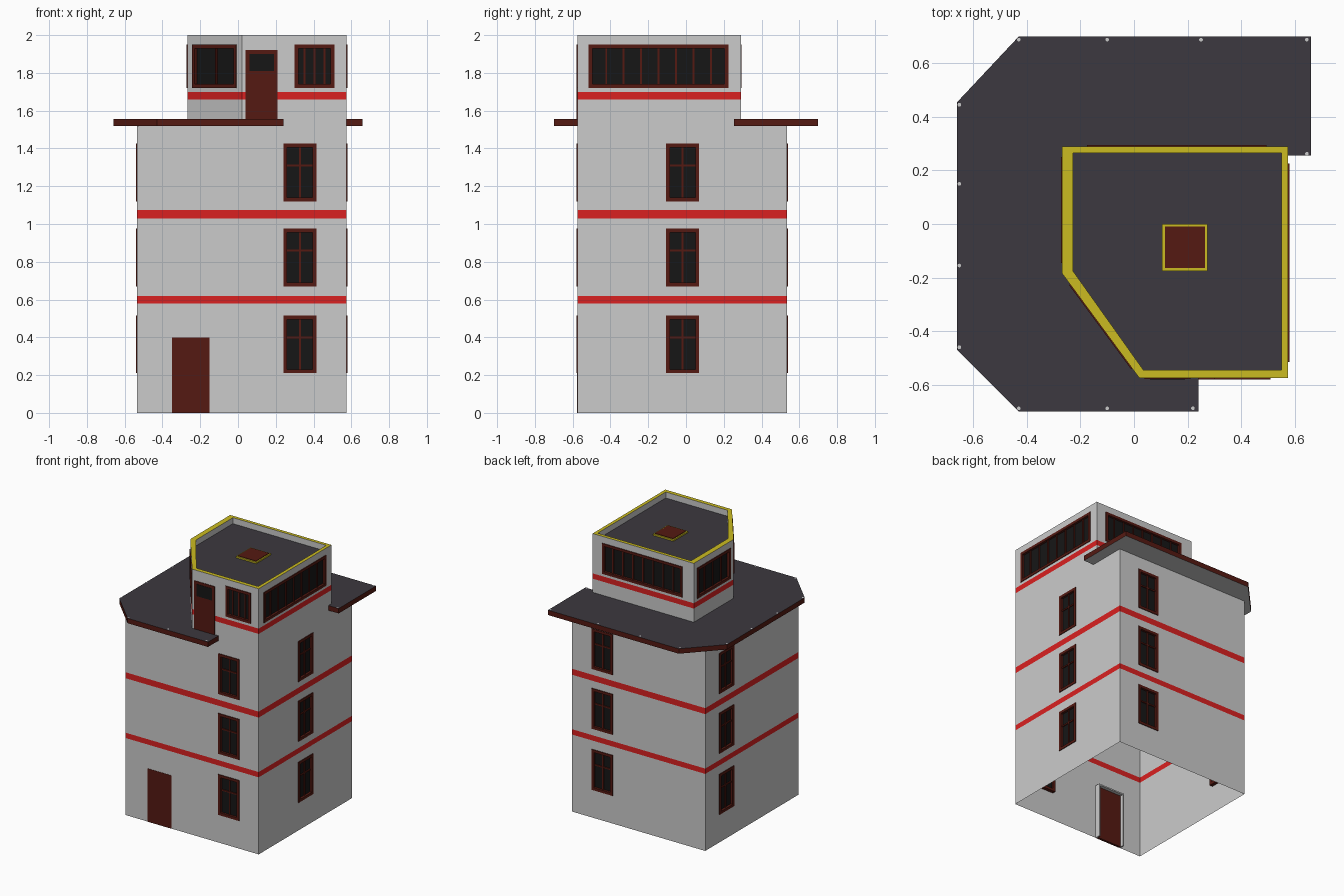
import bpy, bmesh
from mathutils import Vector, Matrix

if "Cube" in bpy.data.objects:
    bpy.data.objects.remove(bpy.data.objects["Cube"])


def material(name, *rgb):
    m = bpy.data.materials.new(name)
    m.diffuse_color = (*rgb, 1)
    m.use_nodes = True
    m.node_tree.nodes["Principled BSDF"].inputs["Base Color"].default_value = m.diffuse_color
    return m


RED = material("red", 0.7, 0.015, 0.015)
BROWN = material("brown", 0.09, 0.010, 0.006)
DARK = material("dark_roof", 0.045, 0.04, 0.05)
GLASS = material("dark_glass", 0.008, 0.008, 0.008)
YELLOW = material("yellow", 0.6, 0.5, 0.015)
GREY = material("grey", 0.6, 0.6, 0.6)


def finish(bm, name, mats):
    me = bpy.data.meshes.new(name)
    bm.to_mesh(me)
    bm.free()
    for m in mats:
        me.materials.append(m)
    ob = bpy.data.objects.new(name, me)
    bpy.context.collection.objects.link(ob)
    return ob


def add_box(bm, frame, u, n, z, mat=0):
    """Box given by (min, max) ranges in a wall's own axes."""
    size = Matrix.Diagonal((u[1] - u[0], n[1] - n[0], z[1] - z[0], 1))
    mid = Matrix.Translation([(r[0] + r[1]) / 2 for r in (u, n, z)])
    r = bmesh.ops.create_cube(bm, size=1, matrix=frame @ mid @ size)
    for f in {f for v in r["verts"] for f in v.link_faces}:
        f.material_index = mat
    bmesh.ops.recalc_face_normals(bm, faces=list({f for v in r["verts"] for f in v.link_faces}))


def wall_frame(a, b):
    """Axes: along the wall, outward, up."""
    d = Vector((b[0] - a[0], b[1] - a[1], 0))
    length = d.length
    d.normalize()
    m = Matrix(((d.x, d.y, 0, a[0]), (d.y, -d.x, 0, a[1]), (0, 0, 1, 0), (0, 0, 0, 1)))
    return m, length


def wall(name, a, b, z0, z1, holes, bands):
    """Thin wall sheet with rectangular openings and red band rows."""
    m, length = wall_frame(a, b)
    us = sorted({0, length, *[x for h in holes for x in h[:2]]})
    zs = sorted({z0, z1, *[z for h in holes for z in h[2:]], *[z for s in bands for z in s]})
    bm = bmesh.new()
    for u0, u1 in zip(us, us[1:]):
        for w0, w1 in zip(zs, zs[1:]):
            uc, wc = (u0 + u1) / 2, (w0 + w1) / 2
            if any(h[0] < uc < h[1] and h[2] < wc < h[3] for h in holes):
                continue
            f = bm.faces.new([bm.verts.new(m @ Vector((u, 0, w)))
                              for u, w in ((u0, w0), (u1, w0), (u1, w1), (u0, w1))])
            f.material_index = int(any(s[0] < wc < s[1] for s in bands))
    bmesh.ops.remove_doubles(bm, verts=bm.verts, dist=1e-5)
    finish(bm, name, [GREY, RED])


def window(name, a, b, hole, panes, transom):
    m, _ = wall_frame(a, b)
    u0, u1, z0, z1 = hole
    t, n = 0.02, (-0.025, 0.005)
    bm = bmesh.new()
    add_box(bm, m, (u0, u0 + t), n, (z0, z1))
    add_box(bm, m, (u1 - t, u1), n, (z0, z1))
    add_box(bm, m, (u0 + t, u1 - t), n, (z0, z0 + t))
    add_box(bm, m, (u0 + t, u1 - t), n, (z1 - t, z1))
    for i in range(1, panes):
        c = u0 + (u1 - u0) * i / panes
        add_box(bm, m, (c - 0.005, c + 0.005), (-0.02, -0.005), (z0 + t, z1 - t))
    if transom:
        c = z0 + 0.62 * (z1 - z0)
        add_box(bm, m, (u0 + t, u1 - t), (-0.02, -0.005), (c - 0.005, c + 0.005))
    add_box(bm, m, (u0 + t / 2, u1 - t / 2), (-0.016, -0.012), (z0 + t / 2, z1 - t / 2), 1)
    finish(bm, name, [BROWN, GLASS])


def slab(name, pts, z0, z1, mats):
    """Extruded outline; mats = top, side, bottom."""
    bm = bmesh.new()
    lo = [bm.verts.new((x, y, z0)) for x, y in pts]
    hi = [bm.verts.new((x, y, z1)) for x, y in pts]
    bm.faces.new(hi)
    bm.faces.new(lo[::-1]).material_index = 2
    for i in range(len(pts)):
        j = (i + 1) % len(pts)
        bm.faces.new((lo[i], lo[j], hi[j], hi[i])).material_index = 1
    finish(bm, name, mats)


# Tower walls, three window storeys, entrance door
L, R, F, B = -0.535, 0.575, -0.575, 0.535
tower = [(L, F), (R, F), (R, B), (L, B)]
sides = ["front", "right", "back", "left"]
starts = [0.775, 0.47, 0.165, 0.165]
tower_bands = [(0.58, 0.62), (1.03, 1.075)]
door = (0.185, 0.385, 0, 0.40)
for i, side in enumerate(sides):
    a, b = tower[i], tower[(i + 1) % 4]
    holes = [(starts[i], starts[i] + 0.175, z, z + 0.305) for z in (0.21, 0.67, 1.12)]
    for k, h in enumerate(holes):
        window(f"{side}_window_{k + 1}", a, b, h, 2, True)
    wall(f"{side}_wall", a, b, 0, 1.53, holes + ([door] if i == 0 else []), tower_bands)

m, _ = wall_frame(tower[0], tower[1])
bm = bmesh.new()
add_box(bm, m, door[:2], (-0.015, 0.002), door[2:])
for u in ((0.175, 0.185), (0.385, 0.395)):
    add_box(bm, m, u, (-0.04, -0.001), (0, 0.41), 1)
add_box(bm, m, (0.185, 0.385), (-0.04, -0.001), (0.40, 0.41), 1)
finish(bm, "entrance_door", [BROWN, GREY])

# Balcony deck around the cabin
deck = [(-0.43, -0.70), (0.24, -0.70), (0.24, -0.572), (0.572, -0.572), (0.572, 0.255),
        (0.66, 0.255), (0.66, 0.70), (-0.43, 0.70), (-0.66, 0.455), (-0.66, -0.47)]
slab("balcony_deck", deck, 1.52, 1.557, [DARK, BROWN, GREY])

# Five-sided lookout cabin
cabin = [(0.02, F), (R, F), (R, 0.29), (-0.268, 0.29), (-0.268, -0.185)]
names = ["cabin_front", "cabin_right", "cabin_back", "cabin_left", "cabin_corner"]
spans = [(0.28, 0.49, 4), (0.06, 0.80, 8), (0.08, 0.75, 8), (0.04, 0.435, 4), (0.05, 0.44, 2)]
cabin_door = (0.02, 0.19, 1.55, 1.92)
for i, name in enumerate(names):
    a, b = cabin[i], cabin[(i + 1) % 5]
    hole = (*spans[i][:2], 1.72, 1.95)
    window(name + "_window", a, b, hole, spans[i][2], False)
    wall(name + "_wall", a, b, 1.52, 2.0, [hole] + ([cabin_door] if i == 0 else []), [(1.66, 1.70)])

m, _ = wall_frame(cabin[0], cabin[1])
bm = bmesh.new()
add_box(bm, m, cabin_door[:2], (-0.015, 0.004), cabin_door[2:])
add_box(bm, m, (0.04, 0.17), (-0.02, 0.006), (1.81, 1.90), 1)
finish(bm, "cabin_door", [BROWN, GLASS])

# Yellow parapet rim, its inner faces and the sunken roof
inner = [(0.035, -0.545), (0.55, -0.545), (0.55, 0.265), (-0.228, 0.265), (-0.228, -0.175)]
bm = bmesh.new()
rings = [[bm.verts.new((x, y, z)) for x, y in pts]
         for pts, z in ((cabin, 2.0), (inner, 2.0), (inner, 1.955))]
for k in range(2):
    for i in range(5):
        j = (i + 1) % 5
        f = bm.faces.new((rings[k][i], rings[k][j], rings[k + 1][j], rings[k + 1][i]))
        f.material_index = k
bm.faces.new(rings[2]).material_index = 2
finish(bm, "roof_and_parapet", [YELLOW, GREY, DARK])

# Roof hatch
bm = bmesh.new()
I = Matrix.Identity(4)
add_box(bm, I, (0.105, 0.275), (-0.175, 0), (1.95, 1.966))
add_box(bm, I, (0.115, 0.265), (-0.165, -0.01), (1.952, 1.97), 1)
finish(bm, "roof_hatch", [YELLOW, BROWN])

# Small railing post and rail end caps
bm = bmesh.new()
spots = [(x, s * 0.688) for x in (-0.43, -0.1) for s in (-1, 1)]
spots += [(-0.652, y) for y in (-0.46, -0.155, 0.15, 0.445)]
spots += [(0.22, -0.688), (0.25, 0.688), (0.645, 0.688), (0.645, 0.262)]
for x, y in spots:
    bmesh.ops.create_circle(bm, cap_ends=True, segments=10, radius=0.007,
                            matrix=Matrix.Translation((x, y, 1.56)))
for z in (1.64, 1.71):
    bmesh.ops.create_circle(bm, cap_ends=True, segments=10, radius=0.007,
                            matrix=Matrix.Translation((0.22, -0.58, z)) @ Matrix.Rotation(1.5708, 4, 'X'))
    bmesh.ops.create_circle(bm, cap_ends=True, segments=10, radius=0.007,
                            matrix=Matrix.Translation((0.58, 0.262, z)) @ Matrix.Rotation(1.5708, 4, 'Y'))
finish(bm, "railing_caps", [GREY])
